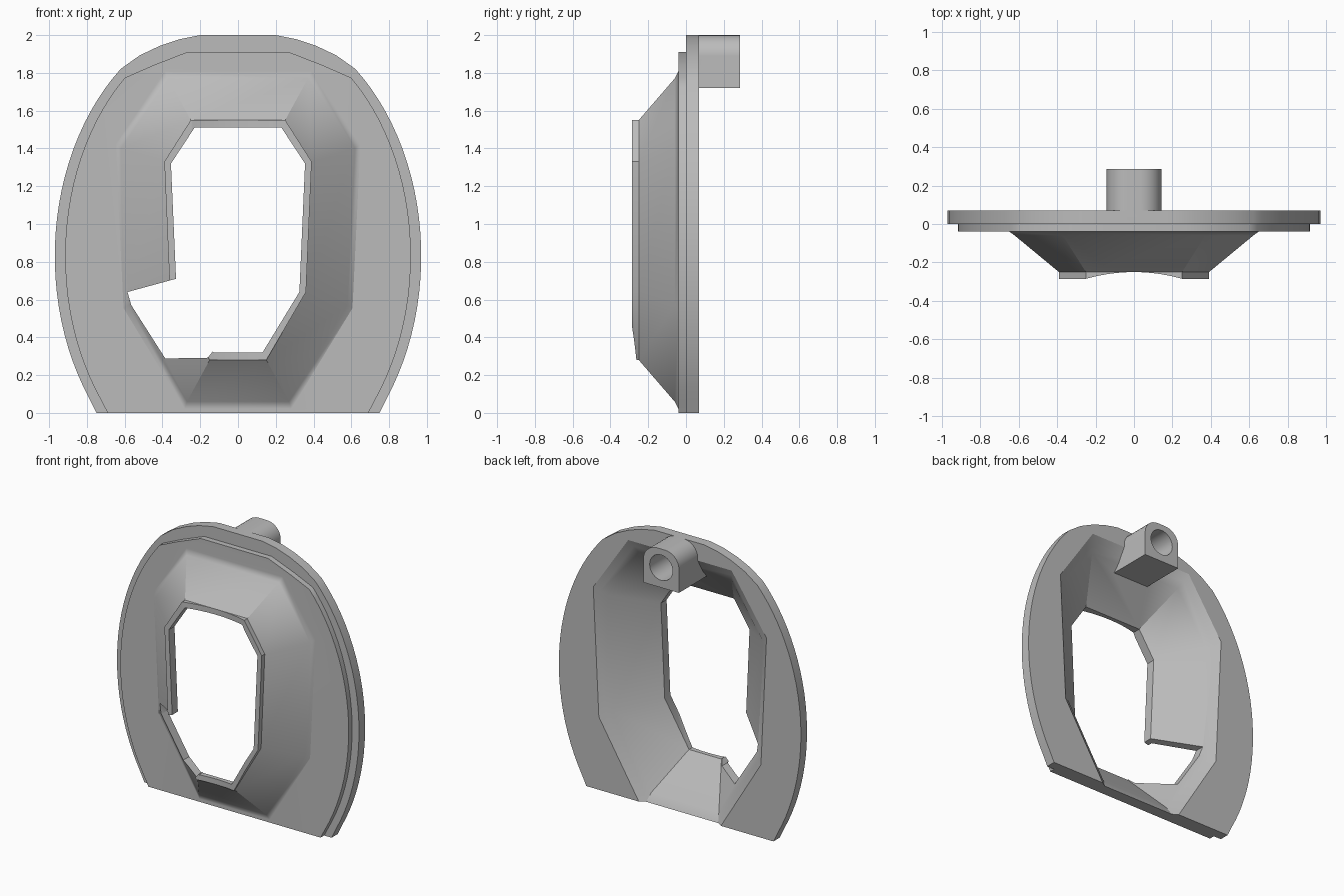
import bpy, bmesh, math

cube = bpy.data.objects.get("Cube")
if cube:
    bpy.data.objects.remove(cube, do_unlink=True)

grey = bpy.data.materials.new("plain_grey")
grey.use_nodes = True
grey.diffuse_color = (0.5, 0.5, 0.5, 1)
grey.node_tree.nodes["Principled BSDF"].inputs["Base Color"].default_value = (0.5, 0.5, 0.5, 1)


def mirrored(half):
    """Close a right-hand half outline (top to bottom) across x = 0."""
    return half + [(-x, z) for x, z in reversed(half)]


def scaled(ring, s, cz=0.92):
    return [(x * s, cz + (z - cz) * s) for x, z in ring]


def loft(name, sections):
    """Solid through (y, ring of x/z points) sections."""
    bm = bmesh.new()
    rings = [[bm.verts.new((x, y, z)) for x, z in ring] for y, ring in sections]
    n = len(rings[0])
    for a, b in zip(rings, rings[1:]):
        for i in range(n):
            j = (i + 1) % n
            bm.faces.new((a[i], a[j], b[j], b[i]))
    bm.faces.new(rings[0])
    bm.faces.new(rings[-1])
    bmesh.ops.recalc_face_normals(bm, faces=bm.faces)
    mesh = bpy.data.meshes.new(name)
    bm.to_mesh(mesh)
    bm.free()
    mesh.materials.append(grey)
    obj = bpy.data.objects.new(name, mesh)
    bpy.context.collection.objects.link(obj)
    return obj


def prism(name, ring, y0, y1):
    return loft(name, [(y0, ring), (y1, ring)])


def activate(obj):
    bpy.ops.object.select_all(action='DESELECT')
    obj.select_set(True)
    bpy.context.view_layer.objects.active = obj


def combine(target, tool, operation):
    """Apply a boolean and discard the tool."""
    mod = target.modifiers.new("combine", 'BOOLEAN')
    mod.operation, mod.object, mod.solver = operation, tool, 'EXACT'
    activate(target)
    bpy.ops.object.modifier_apply(modifier=mod.name)
    bpy.data.objects.remove(tool, do_unlink=True)


def plate_outline(top, a, b, x_start, x_end, cz=0.83, steps=26):
    """Egg outline: hand-set crown, elliptical flank, flat foot."""
    t0, t1 = math.acos(x_start / a), -math.acos(x_end / a)
    flank = []
    for i in range(steps + 1):
        t = t0 + (t1 - t0) * i / steps
        flank.append((a * math.cos(t), cz + b * math.sin(t)))
    flank[-1] = (x_end, 0)
    return mirrored(top + flank)


# Stepped flange
outer = plate_outline([(0.20, 2.0), (0.31, 1.978), (0.41, 1.945), (0.52, 1.893)],
                      0.97, 1.29, 0.62, 0.75)
inner = plate_outline([(0.27, 1.91), (0.45, 1.84)], 0.915, 1.25, 0.6, 0.69)
body = prism("flanged_funnel", outer, 0, 0.07)
combine(body, prism("front_step", inner, -0.04, 0.03), 'UNION')

# Eight-sided funnel and lip
base = mirrored([(0.37, 1.77), (0.62, 1.40), (0.58, 0.57), (0.27, 0.06)])
tip = mirrored([(0.25, 1.55), (0.39, 1.33), (0.36, 0.64), (0.15, 0.28)])
bore = mirrored([(0.23, 1.51), (0.355, 1.32), (0.325, 0.64), (0.13, 0.32)])
funnel = loft("funnel", [(-0.03, scaled(base, 1.0675)), (-0.04, scaled(base, 1.045)),
                         (-0.06, base), (-0.25, tip), (-0.285, tip)])
combine(body, funnel, 'UNION')

# Hollow back and through bore
cavity = loft("cavity", [(-0.22, bore), (0.01, base), (0.04, scaled(base, 1.06)),
                         (0.08, scaled(base, 1.14))])
combine(body, cavity, 'DIFFERENCE')
combine(body, prism("bore", bore, -0.4, 0.2), 'DIFFERENCE')

# Shallow concave sweep across the lip front
sweep = [(x / 50, -0.25 - 0.035 * (x / 12.5) ** 2) for x in range(-14, 15)]
sweep_cutter = prism("lip_sweep", sweep, 0, 2)
for v in sweep_cutter.data.vertices:
    v.co.y, v.co.z = v.co.z, v.co.y
sweep_cutter.data.flip_normals()
combine(body, sweep_cutter, 'DIFFERENCE')

# Side notch on the lower right
notch = [(-0.10, 0.772), (-0.585, 0.64), (-0.565, 0.57), (-0.385, 0.288),
         (-0.16, 0.292), (-0.13, 0.33), (-0.10, 0.40)]
combine(body, prism("notch", notch, -0.4, 0.2), 'DIFFERENCE')

# Rear mounting lug with rounded top and blind socket
r = 0.11
corner = [(0.143 - r + r * math.sin(k * math.pi / 16), 2.0 - r + r * math.cos(k * math.pi / 16))
          for k in range(9)]
lug_ring = mirrored(corner + [(0.143, 1.72)])
low_ring = [(x, min(z, 1.79 + 0.05 * (z - 1.72))) for x, z in lug_ring]
lug = loft("mounting_lug", [(-0.035, low_ring), (0.03, lug_ring), (0.285, lug_ring)])
circle = [(0.092 * math.cos(k * math.pi / 16), 1.865 + 0.092 * math.sin(k * math.pi / 16))
          for k in range(32)]
combine(lug, prism("socket", circle, 0.06, 0.4), 'DIFFERENCE')
combine(body, lug, 'UNION')

# Smooth shading with crisp edges
activate(body)
bpy.ops.object.shade_smooth_by_angle(angle=math.radians(30))
weighted = body.modifiers.new("even_normals", 'WEIGHTED_NORMAL')
weighted.keep_sharp = True
